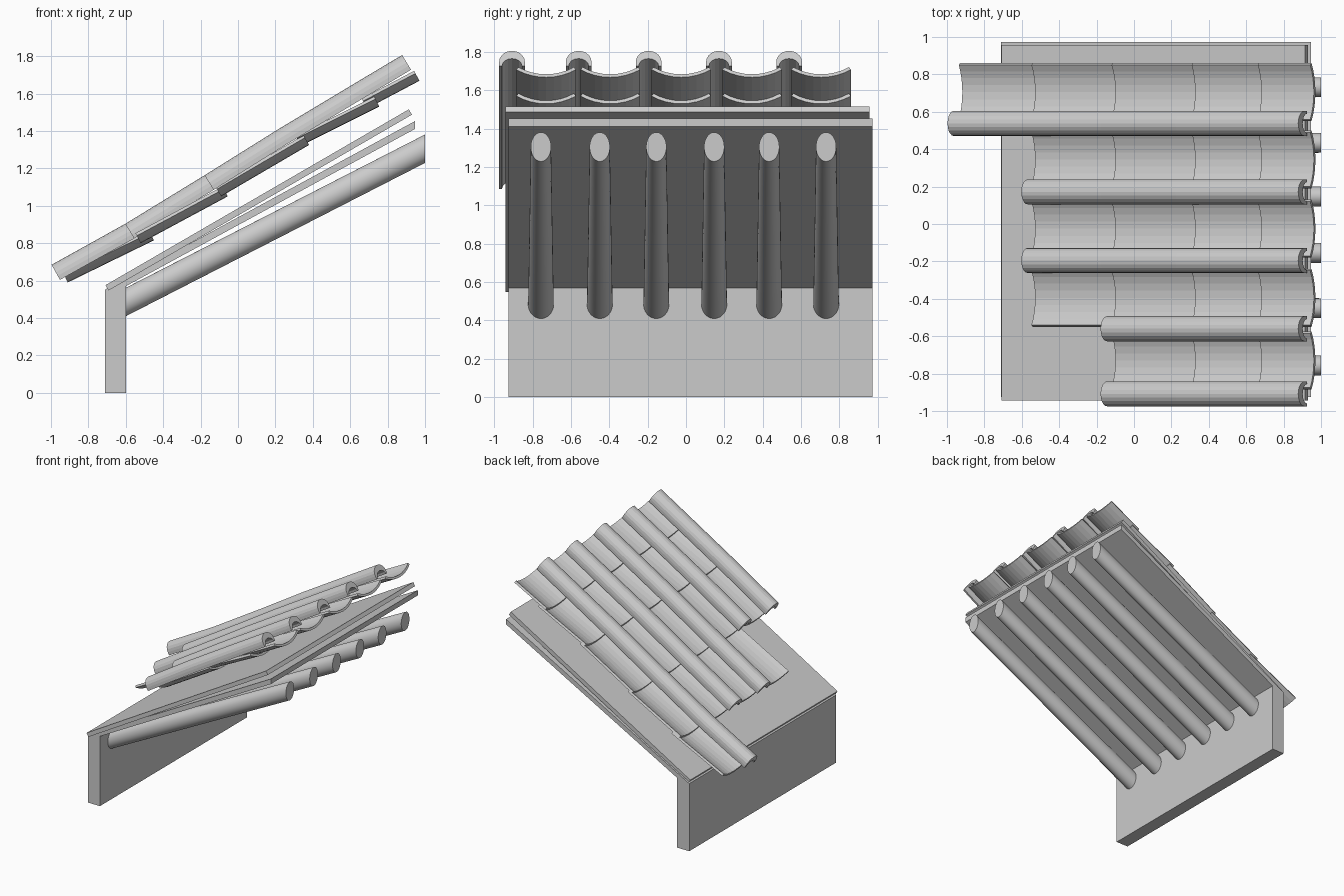
import bpy, bmesh, math
from mathutils import Vector

if "Cube" in bpy.data.objects:
    bpy.data.objects.remove(bpy.data.objects["Cube"], do_unlink=True)

grey = bpy.data.materials.new("plain_grey")
grey.use_nodes = True
grey.diffuse_color = (0.6, 0.6, 0.6, 1)
grey.node_tree.nodes["Principled BSDF"].inputs["Base Color"].default_value = (0.6, 0.6, 0.6, 1)


def sweep(name, profile, path, y=0, upright=False, taper=1):
    """Carry a (y, height) profile along an (x, z) path, with end caps."""
    bm = bmesh.new()
    points = [Vector(p) for p in path]
    last = len(points) - 1
    rings = []
    for i, p in enumerate(points):
        t = (points[min(i + 1, last)] - points[max(i - 1, 0)]).normalized()
        up = Vector((0, 1)) if upright else Vector((-t.y, t.x))
        k = 1 + (taper - 1) * i / last
        rings.append([bm.verts.new((p.x + up.x * h, y + w * k, p.y + up.y * h))
                      for w, h in profile])
    n = len(profile)
    for a, b in zip(rings, rings[1:]):
        for j in range(n):
            m = (j + 1) % n
            bm.faces.new((a[j], a[m], b[m], b[j]))
    caps = [bm.faces.new(rings[0]), bm.faces.new(rings[-1])]
    bmesh.ops.triangulate(bm, faces=caps)
    bmesh.ops.recalc_face_normals(bm, faces=bm.faces)
    mesh = bpy.data.meshes.new(name)
    bm.to_mesh(mesh)
    bm.free()
    mesh.materials.append(grey)
    obj = bpy.data.objects.new(name, mesh)
    bpy.context.collection.objects.link(obj)
    return obj


def arc(width, height, base, steps, start=0.0, end=math.pi):
    """Points on part of an ellipse centred at (0, base)."""
    return [(width * math.cos(start + (end - start) * i / steps),
             base + height * math.sin(start + (end - start) * i / steps))
            for i in range(steps + 1)]


def slab(y0, y1, thickness):
    return [(y0, 0), (y1, 0), (y1, thickness), (y0, thickness)]


# Wall with a sloping top
wall = sweep("wall", slab(-0.925, 0.972, 1), [(-0.71, 0), (-0.6, 0)], upright=True)
for v in wall.data.vertices:
    if v.co.z > 0.5:
        v.co.z = 0.575 if v.co.x > -0.65 else 0.53

# Round rafters, narrowing towards the upper end
for y in (-0.757, -0.45, -0.155, 0.147, 0.434, 0.731):
    rafter = sweep("rafter", arc(0.067, 0.076, 0, 24)[:-1] + arc(0.067, 0.076, 0, 24, math.pi, 2 * math.pi)[:-1],
                   [(-0.62, 0.475), (1.0, 1.305)], y, upright=True, taper=0.79)
    for poly in rafter.data.polygons:
        poly.use_smooth = abs(poly.normal.x) < 0.9

# Two roof boards
sweep("lower_roof_board", slab(-0.925, 0.972, 0.042), [(-0.71, 0.51), (0.945, 1.41)], upright=True)
sweep("upper_roof_board", slab(-0.943, 0.957, 0.033), [(-0.692, 0.547), (0.93, 1.487)])

# Concave pan tiles, each row overlapping the one below
half, sag, thick = 0.155, 0.045, 0.018
radius = (half ** 2 + sag ** 2) / (2 * sag)
swing = math.asin(half / radius)
low, high = -math.pi / 2 - swing, -math.pi / 2 + swing
pan = arc(radius, radius, radius, 8, low, high)
pan += arc(radius - thick, radius - thick, radius, 8, high, low)
rows = [((-0.91, 0.59), (-0.45, 0.815)),
        ((-0.52, 0.80), (-0.055, 1.05)),
        ((-0.09, 1.05), (0.38, 1.325)),
        ((0.335, 1.32), (0.755, 1.53)),
        ((0.69, 1.52), (0.97, 1.668))]
for y, first in ((0.705, 0), (0.345, 1), (-0.025, 1), (-0.395, 1), (-0.73, 2)):
    for row in rows[first:]:
        sweep("pan_tile", pan, row, y)

# Arched cover tiles over the joints
cover = arc(0.067, 0.067, 0.025, 10)
cover = [(0.067, 0)] + cover + [(-0.067, 0)] + arc(0.052, 0.045, 0, 8, math.pi, 0)
ridge = [(-0.952, 0.604), (-0.555, 0.825), (-0.13, 1.085), (0.27, 1.335), (0.67, 1.575), (0.925, 1.727)]
for y, first in ((0.538, 0), (0.172, 1), (-0.195, 1), (-0.56, 2), (-0.908, 2)):
    sweep("cover_tile", cover, ridge[first:], y)
